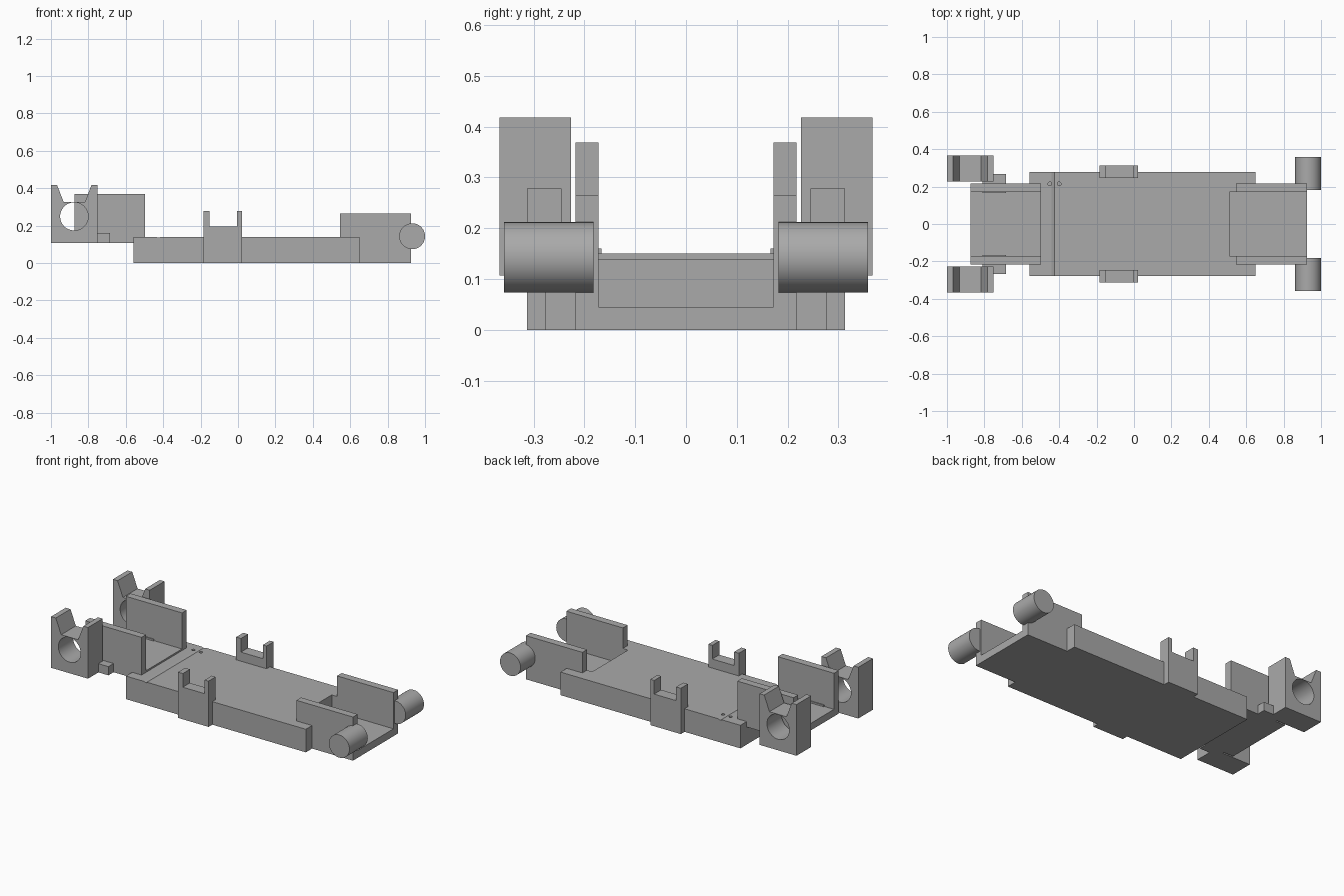
import bpy
import bmesh
import math
from mathutils import Matrix

cube = bpy.data.objects.get("Cube")
if cube:
    bpy.data.objects.remove(cube, do_unlink=True)

grey = bpy.data.materials.new("plain grey")
grey.use_nodes = True
GREY = (0.4, 0.4, 0.4, 1)
grey.diffuse_color = GREY
grey.node_tree.nodes["Principled BSDF"].inputs["Base Color"].default_value = GREY


def finish(name, bm):
    bmesh.ops.recalc_face_normals(bm, faces=bm.faces)
    mesh = bpy.data.meshes.new(name)
    bm.to_mesh(mesh)
    bm.free()
    mesh.materials.append(grey)
    obj = bpy.data.objects.new(name, mesh)
    bpy.context.collection.objects.link(obj)
    return obj


def extrude(name, profile, y0, y1):
    """Extrude an (x, z) outline along y."""
    bm = bmesh.new()
    face = bm.faces.new([bm.verts.new((x, y0, z)) for x, z in profile])
    out = bmesh.ops.extrude_face_region(bm, geom=[face])
    moved = [v for v in out["geom"] if isinstance(v, bmesh.types.BMVert)]
    bmesh.ops.translate(bm, verts=moved, vec=(0, y1 - y0, 0))
    return finish(name, bm)


def box(name, x, y, z):
    outline = [(x[0], z[0]), (x[1], z[0]), (x[1], z[1]), (x[0], z[1])]
    return extrude(name, outline, *y)


def cylinder(name, centre, radius, length, along_y=True, sides=64):
    bm = bmesh.new()
    bmesh.ops.create_cone(bm, cap_ends=True, segments=sides, radius1=radius,
                          radius2=radius, depth=length)
    turn = Matrix.Rotation(math.pi / 2 if along_y else 0, 4, "X")
    bmesh.ops.transform(bm, matrix=Matrix.Translation(centre) @ turn, verts=bm.verts)
    return finish(name, bm)


def cut(obj, cutter):
    cutter.hide_render = True
    mod = obj.modifiers.new("cut", "BOOLEAN")
    mod.operation, mod.solver, mod.object = "DIFFERENCE", "EXACT", cutter
    bpy.context.view_layer.objects.active = obj
    bpy.ops.object.modifier_apply(modifier=mod.name)
    bpy.data.objects.remove(cutter, do_unlink=True)


def smooth(obj):
    bpy.ops.object.select_all(action="DESELECT")
    obj.select_set(True)
    bpy.context.view_layer.objects.active = obj
    bpy.ops.object.shade_smooth_by_angle(angle=math.radians(30))


# Main deck with a shallow cross groove, an end recess and two pin holes
deck = extrude("deck", [(-0.56, 0), (0.65, 0), (0.65, 0.14), (-0.41, 0.14),
                        (-0.425, 0.135), (-0.44, 0.14), (-0.56, 0.14)], -0.277, 0.277)
cut(deck, box("recess_cutter", (0.51, 0.8), (-0.172, 0.172), (0.045, 0.3)))
for x in (-0.45, -0.4):
    cut(deck, cylinder("pin_cutter", (x, 0.215, 0.14), 0.01, 0.08, False, 24))

# End floors
box("low_floor", (0.51, 0.925), (-0.217, 0.217), (0, 0.045))
box("high_floor", (-0.875, -0.497), (-0.217, 0.217), (0.107, 0.15))

bracket_outline = [(-1, 0.107), (-0.752, 0.107), (-0.752, 0.418), (-0.783, 0.418),
                   (-0.818, 0.326), (-0.932, 0.326), (-0.968, 0.418), (-1, 0.418)]
clip_outline = [(-0.184, 0), (0.021, 0), (0.021, 0.278), (-0.005, 0.278),
                (-0.005, 0.195), (-0.152, 0.195), (-0.152, 0.278), (-0.184, 0.278)]

# Parts repeated on both long sides
for side, s in (("right", -1), ("left", 1)):
    def span(a, b):
        return sorted((s * a, s * b))

    box(side + "_low_wall", (0.545, 0.925), span(0.172, 0.217), (0, 0.265))
    box(side + "_high_wall", (-0.875, -0.497), span(0.172, 0.217), (0.107, 0.369))
    box(side + "_bracket_link", (-0.81, -0.685), span(0.166, 0.267), (0.107, 0.16))
    extrude(side + "_clip", clip_outline, *span(0.245, 0.313))

    # Notched bracket with a round axle hole
    bracket = extrude(side + "_axle_bracket", bracket_outline, *span(0.226, 0.367))
    cut(bracket, cylinder("axle_cutter", (-0.876, s * 0.3, 0.249), 0.075, 0.4))
    smooth(bracket)

    # Round stub at the low end
    smooth(cylinder(side + "_stub", (0.931, s * 0.27, 0.143), 0.069, 0.176))
